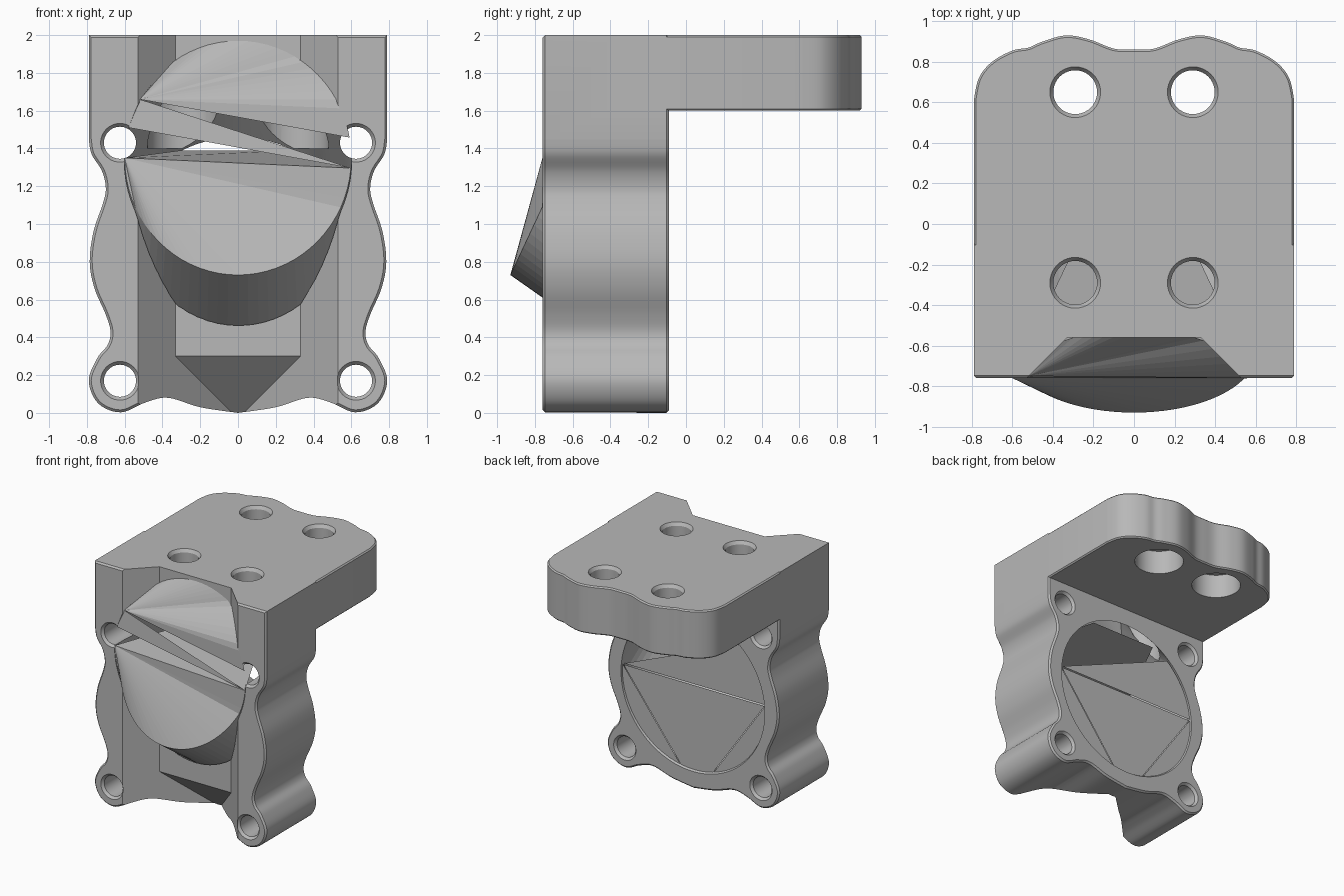
import bpy, bmesh
from math import sin, cos, pi, radians
from mathutils import Vector

if "Cube" in bpy.data.objects:
    bpy.data.objects.remove(bpy.data.objects["Cube"], do_unlink=True)

grey = bpy.data.materials.new("plain grey")
grey.use_nodes = True
grey.diffuse_color = (0.48, 0.48, 0.48, 1)
grey.node_tree.nodes["Principled BSDF"].inputs["Base Color"].default_value = (0.48, 0.48, 0.48, 1)

N = 72


def make(name, bm):
    me = bpy.data.meshes.new(name)
    bm.to_mesh(me)
    bm.free()
    me.materials.append(grey)
    ob = bpy.data.objects.new(name, me)
    bpy.context.collection.objects.link(ob)
    return ob


def loft(name, rings, fan=None, bevel=0):
    """Closed solid through equal-length rings; fan is an optional apex for the first cap."""
    bm = bmesh.new()
    loops = [[bm.verts.new(p) for p in r] for r in rings]
    n = len(loops[0])
    for a, b in zip(loops, loops[1:]):
        for i in range(n):
            j = (i + 1) % n
            bm.faces.new((a[i], a[j], b[j], b[i]))
    caps = [bm.faces.new(loops[-1])]
    if fan:
        c = bm.verts.new(fan)
        for i in range(n):
            bm.faces.new((loops[0][(i + 1) % n], loops[0][i], c))
    else:
        caps.append(bm.faces.new(loops[0][::-1]))
    bmesh.ops.recalc_face_normals(bm, faces=bm.faces)
    if bevel:
        edges = list({e for f in caps for e in f.edges})
        bmesh.ops.bevel(bm, geom=edges, offset=bevel, segments=1, affect='EDGES')
    return make(name, bm)


def hull(name, pts):
    bm = bmesh.new()
    for p in pts:
        bm.verts.new(p)
    bmesh.ops.convex_hull(bm, input=bm.verts)
    bmesh.ops.recalc_face_normals(bm, faces=bm.faces)
    return make(name, bm)


def sheet(name, polys):
    bm = bmesh.new()
    for poly in polys:
        bm.faces.new([bm.verts.new(p) for p in poly])
    return make(name, bm)


def fan_sheet(name, pivot, arc):
    return sheet(name, [(pivot, a, b) for a, b in zip(arc, arc[1:])])


def spline(pts, steps=6):
    p = [Vector(q) for q in pts]
    p = [p[0]] + p + [p[-1]]
    out = []
    for a, b, c, d in zip(p, p[1:], p[2:], p[3:]):
        for s in range(steps):
            t = s / steps
            out.append(0.5 * (2 * b + (c - a) * t + (2 * a - 5 * b + 4 * c - d) * t * t
                              + (3 * b - a - 3 * c + d) * t ** 3))
    return out + [p[-1]]


def mirrored(half):
    """Close a right-hand half outline that starts on the centre line."""
    return [tuple(q) for q in half] + [(-q[0], q[1]) for q in reversed(half) if q[0] > 1e-4]


def boolean(ob, cutter, op='DIFFERENCE'):
    m = ob.modifiers.new("cut", 'BOOLEAN')
    m.operation, m.solver, m.object = op, 'EXACT', cutter
    bpy.context.view_layer.objects.active = ob
    bpy.ops.object.modifier_apply(modifier=m.name)
    bpy.data.objects.remove(cutter, do_unlink=True)


def bore(x, c, axis, profile):
    """Turned cutter from (position, radius) pairs along y or z."""
    rings = []
    for t, r in profile:
        ring = [(x + r * cos(2 * pi * i / 40), c + r * sin(2 * pi * i / 40)) for i in range(40)]
        rings.append([(u, v, t) if axis == 'z' else (u, t, v) for u, v in ring])
    return loft("bore_cutter", rings)


# Fan housing, wavy outline extruded front to back
half = spline([(0, 0), (.2, .03), (.37, .08), (.49, .055), (.62, .003), (.74, .05), (.79, .17),
               (.745, .29), (.69, .36), (.675, .43), (.7, .52), (.76, .66), (.785, .8),
               (.765, .96), (.715, 1.11), (.7, 1.19), (.72, 1.28), (.775, 1.37), (.79, 1.45)])
outline = mirrored(half + [Vector((.79, 2))])
body = loft("fan_bracket", [[(x, y, z) for x, z in outline] for y in (-.76, -.09)], bevel=.013)

# Top mounting plate
half = spline([(0, .86), (.1, .865), (.22, .91), (.335, .93), (.45, .9), (.52, .87), (.6, .855),
               (.7, .8), (.765, .72), (.79, .61)])
outline = mirrored(half + [Vector((.79, -.4))])
plate = loft("plate", [[(x, y, z) for x, y in outline] for z in (1.6, 2)], bevel=.01)
boolean(body, plate, 'UNION')

# Slanted front channel and its pointed lower end
boolean(body, hull("channel_cutter", [(s * x, y, z) for s in (1, -1) for z in (-.1, 2.1)
                                      for x, y in ((.33, -.56), (.83, -1.06))]))
boolean(body, hull("point_cutter", [(s * .34, -.57, z) for s in (1, -1) for z in (.31, -.1)]
                   + [(0, -.23, -.03), (0, -.23, -.1)]))


# Air duct rings: front mouth follows the bracket's front, rear is round
def mouth(i):
    a = radians(5 * i)
    x, z = .6 * cos(a), 1.35 + .62 * sin(a)
    y = -min(.76, max(.56, abs(x) + .23))
    if z < 1.35:
        y = min(y, -.93 + .47 * (z - .73))
    return Vector((x, y, z))


def rear(i, y=-.09, r=.66):
    a = radians(5 * i)
    return Vector((r * cos(a), y, .8 + r * sin(a)))


front_ring = [mouth(i) + Vector((0, -.02, 0)) for i in range(N)]
rear_ring = [rear(i) for i in range(N)]
tail = [rear(i, -.05) for i in range(N)]
boolean(body, loft("duct_cutter", [front_ring, rear_ring, tail], fan=(0, -1.1, 1.35)))

# Screw holes
for s in (1, -1):
    for z in (.17, 1.43):
        boolean(body, bore(s * .625, z, 'y', [(-.78, .12), (-.74, .085), (-.11, .085), (-.07, .12)]))
    for y in (.65, -.29):
        low = 1.55 if y > 0 else 1.4
        boolean(body, bore(s * .29, y, 'z', [(low, .19), (1.8, .19), (1.8001, .108),
                                             (1.975, .108), (2.01, .132)]))

bpy.ops.object.select_all(action='DESELECT')
body.select_set(True)
bpy.context.view_layer.objects.active = body
bpy.ops.object.shade_smooth_by_angle(angle=radians(30))

# Duct wall that stands out of the channel
sheet("duct_wall", [(mouth(i), mouth(i + 1), rear(i + 1), rear(i)) for i in range(36, N)])

# Front covers with the open slot between them
fan_sheet("upper_cover", mouth(30), [mouth(i) for i in range(2, 30)])
fan_sheet("lower_cover", mouth(36), [mouth(i) for i in range(37, N)])
sheet("slot_strip", [(mouth(30), mouth(33), mouth(-1))])
sheet("inner_ramp", [(mouth(36), mouth(-1), (.3, -.13, 1.39), (-.3, -.13, 1.39))])

# Rear cover panels with narrow gaps
panels = []
for ids in ([1] + list(range(26, 36)), range(35, 52), [35, 51, 52, 53, 54, 55, 56, 73], range(56, 74)):
    pts = [rear(i, -.105) for i in ids]
    mid = sum(pts, Vector()) / len(pts)
    panels.append([mid + (p - mid) * .985 for p in pts])
sheet("rear_cover", panels)
